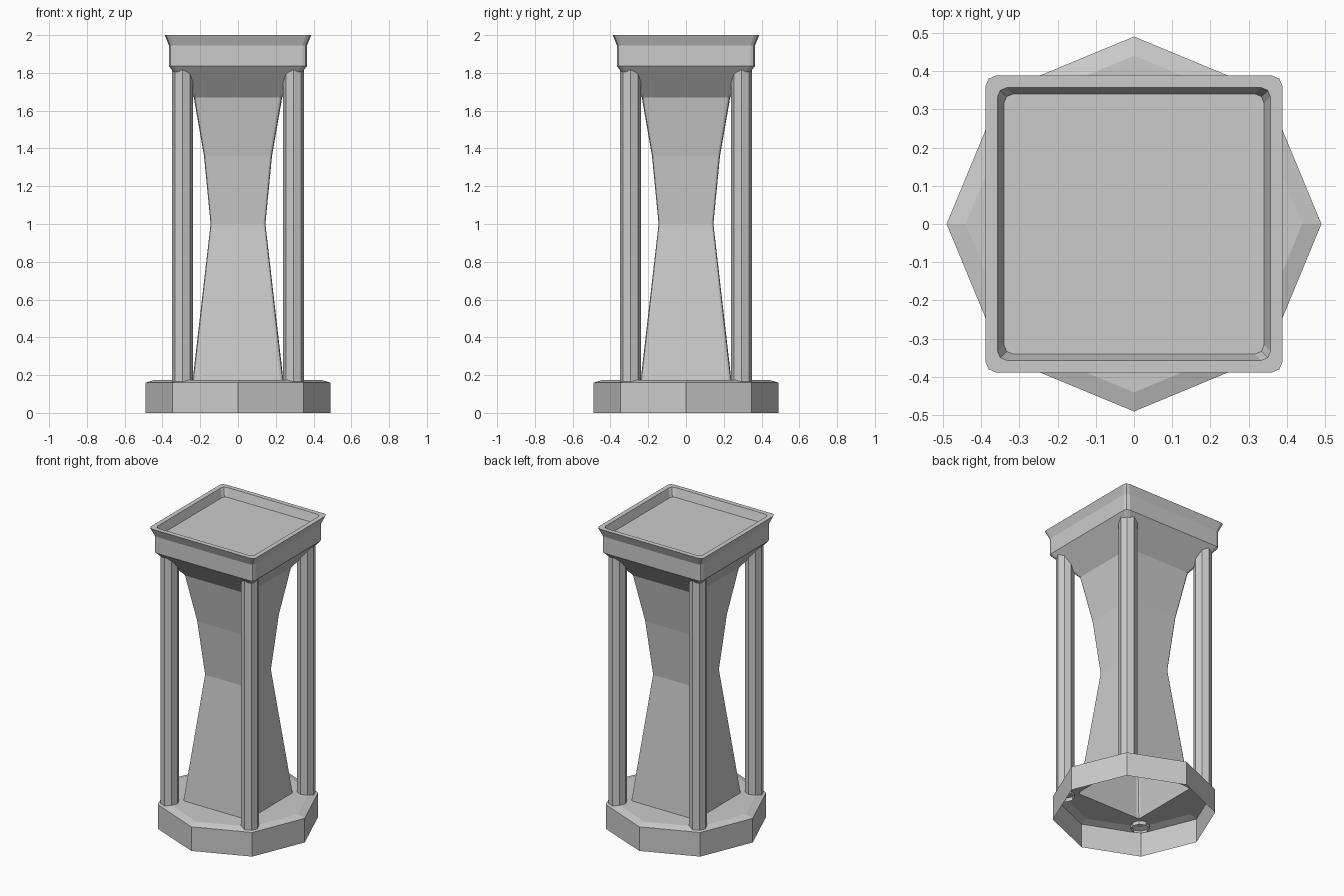
import bpy, bmesh
from math import cos, sin, pi

if "Cube" in bpy.data.objects:
    bpy.data.objects.remove(bpy.data.objects["Cube"])


def octagon(r, z, cx=0.0, cy=0.0):
    return [(cx + r * cos(i * pi / 4), cy + r * sin(i * pi / 4), z) for i in range(8)]


def rounded_square(h, z):
    # square loop whose corners are rounded in two segments
    r = h * 0.07
    pts = []
    for q in range(4):
        a0 = q * pi / 2
        sx = 1 if q in (0, 3) else -1
        sy = 1 if q < 2 else -1
        for k in range(3):
            a = a0 + k * pi / 4
            pts.append((sx * (h - r) + r * cos(a), sy * (h - r) + r * sin(a), z))
    return pts


def loft(bm, rings, cap=False):
    # skin a list of equal-sized loops, returning the last loop
    prev = None
    for ring in rings:
        cur = [bm.verts.new(p) for p in ring]
        if prev:
            n = len(cur)
            for i in range(n):
                j = (i + 1) % n
                bm.faces.new((prev[i], prev[j], cur[j], cur[i]))
        prev = cur
    if cap:
        bm.faces.new(prev)
    return prev


def loop_edges(bm, vs):
    out = []
    for i in range(len(vs)):
        a, b = vs[i], vs[(i + 1) % len(vs)]
        out.append(bm.edges.get((a, b)) or bm.edges.new((a, b)))
    return out


def finish(bm, name):
    me = bpy.data.meshes.new(name)
    bm.to_mesh(me)
    bm.free()
    ob = bpy.data.objects.new(name, me)
    bpy.context.collection.objects.link(ob)
    return ob


# hollow waisted body flaring into the tray (half width, height)
profile = [(0.24, 0.175), (0.145, 1.0), (0.18, 1.36), (0.234, 1.67),
           (0.366, 1.837), (0.366, 1.945), (0.388, 2.0),
           (0.357, 2.0), (0.34, 1.945)]
bm = bmesh.new()
loft(bm, [rounded_square(h, z) for h, z in profile], cap=True)
finish(bm, "body_and_tray")

# octagonal base shell, open below, with an opening under the body
bm = bmesh.new()
top = loft(bm, [octagon(0.49, 0), octagon(0.49, 0.16), octagon(0.44, 0.175)])
hole = [bm.verts.new(p) for p in rounded_square(0.24, 0.175)]
bmesh.ops.bridge_loops(bm, edges=loop_edges(bm, top) + loop_edges(bm, hole))
bmesh.ops.recalc_face_normals(bm, faces=bm.faces)
bm.faces.ensure_lookup_table()
if bm.faces[0].normal.dot(bm.faces[0].calc_center_median()) < 0:
    bmesh.ops.reverse_faces(bm, faces=bm.faces)
finish(bm, "base")

# four open-ended octagonal posts under the tray corners
for sx, nx in ((-1, "left"), (1, "right")):
    for sy, ny in ((-1, "front"), (1, "back")):
        bm = bmesh.new()
        loft(bm, [octagon(0.056, z, sx * 0.294, sy * 0.294) for z in (0.15, 1.82)])
        finish(bm, f"{ny}_{nx}_post")
